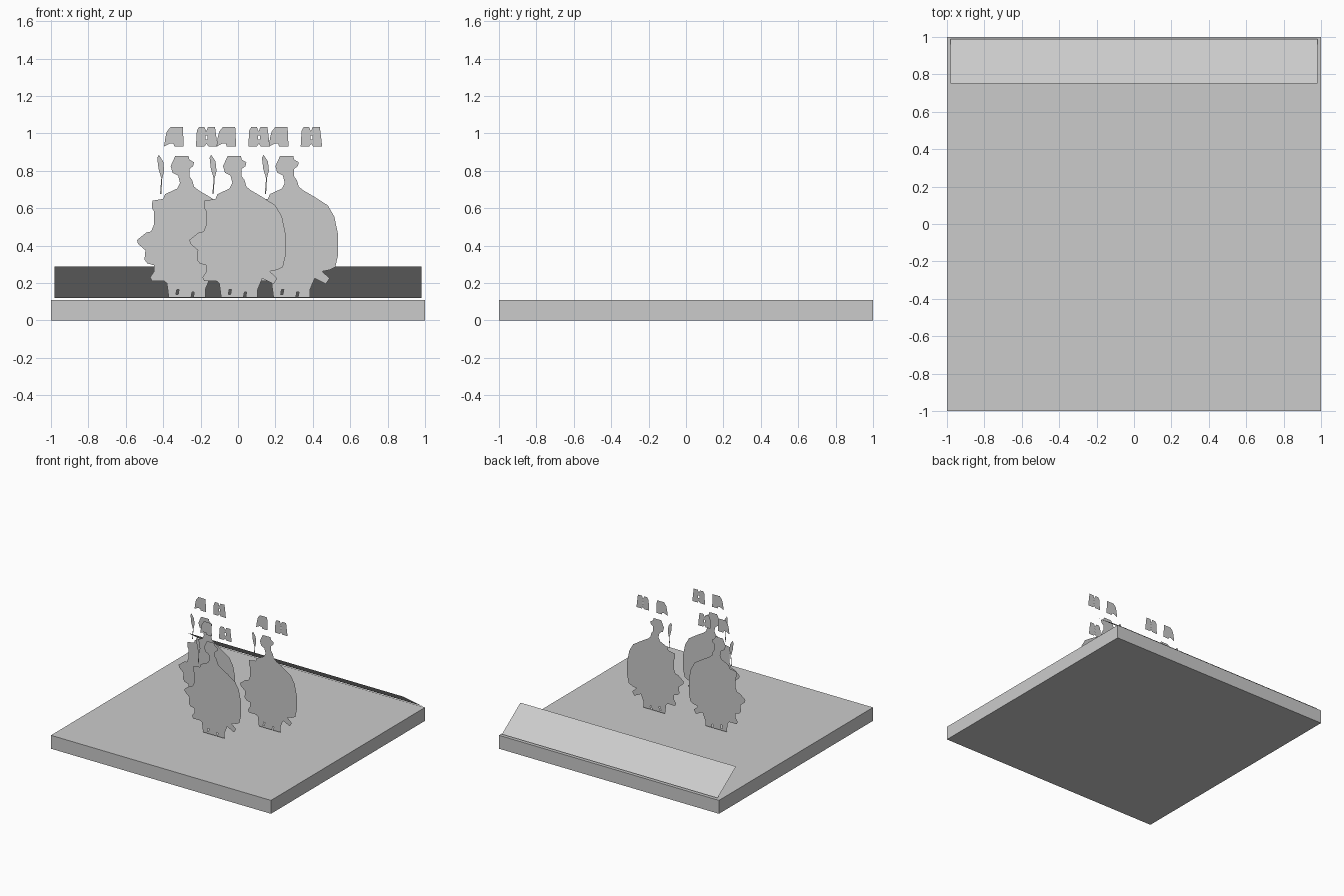
import bpy, bmesh
from mathutils import Vector

if "Cube" in bpy.data.objects:
    bpy.data.objects.remove(bpy.data.objects["Cube"])

grey = bpy.data.materials.new("light_grey")
grey.diffuse_color = (0.6, 0.6, 0.6, 1)
grey.use_nodes = True
grey.node_tree.nodes["Principled BSDF"].inputs["Base Color"].default_value = grey.diffuse_color


def finish(bm, name):
    me = bpy.data.meshes.new(name)
    bm.to_mesh(me)
    bm.free()
    me.materials.append(grey)
    ob = bpy.data.objects.new(name, me)
    bpy.context.collection.objects.link(ob)
    return ob


def cutout(name, loops, dx, y):
    """Flat upright card facing the front; inner loops become holes."""
    bm = bmesh.new()
    edges = []
    for loop in loops:
        vs = [bm.verts.new((x + dx, y, z)) for x, z in loop]
        edges += [bm.edges.new((vs[i - 1], vs[i])) for i in range(len(vs))]
    bmesh.ops.triangle_fill(bm, edges=edges, use_beauty=True, normal=Vector((0, -1, 0)))
    for f in bm.faces:
        f.normal_update()
        if f.normal.y > 0:
            f.normal_flip()
    return finish(bm, name)


def slot(x, z):
    """Small slanted opening between the feet."""
    return [(x - .009, z - .014), (x + .003, z - .014), (x + .008, z + .014), (x - .004, z + .014)]


# Base slab
bm = bmesh.new()
bmesh.ops.create_cube(bm, size=1)
for v in bm.verts:
    v.co = (v.co.x * 2, v.co.y * 2, (v.co.z + .5) * .11)
finish(bm, "base_slab")

# Sloping card along the back edge
bm = bmesh.new()
bm.faces.new([bm.verts.new(p) for p in
              ((.98, .99, .12), (.98, .75, .288), (-.98, .75, .288), (-.98, .99, .12))])
bm.normal_update()
for f in bm.faces:
    if f.normal.z < 0:
        f.normal_flip()
finish(bm, "back_sloping_card")

# Silhouette: left side up, over the head, round back down to the feet
body = [(-.09, .122), (-.10, .198), (-.115, .21), (-.18, .21), (-.19, .23), (-.17, .26),
        (-.17, .295), (-.205, .305), (-.22, .325), (-.215, .375), (-.255, .41), (-.26, .43),
        (-.21, .47), (-.185, .475), (-.17, .51), (-.17, .585), (-.18, .60), (-.178, .64),
        (-.12, .65), (-.11, .675), (-.045, .705), (-.03, .735), (-.04, .775), (-.07, .79),
        (-.08, .825), (-.055, .88), (.015, .88), (.02, .86), (.045, .845), (.04, .825),
        (.02, .81), (.02, .77), (.035, .75), (.045, .715), (.07, .695), (.13, .66),
        (.20, .615), (.235, .555), (.255, .46), (.255, .35), (.24, .285), (.21, .27),
        (.17, .262), (.21, .225), (.19, .195), (.15, .215), (.13, .225), (.105, .165),
        (.105, .122)]
feet_slots = [slot(-.043, .152), slot(.038, .137)]
spear = [(-.143, .885), (-.12, .85), (-.115, .80), (-.125, .76), (-.13, .675),
         (-.137, .675), (-.13, .76), (-.145, .81), (-.152, .87)]
left_badge = [(-.115, .93), (-.108, .98), (-.10, 1.01), (-.08, 1.035), (-.015, 1.035),
              (-.01, .93), (-.06, .93), (-.065, .945), (-.085, .945)]
right_badge = [(.055, .93), (.06, 1.015), (.072, 1.035), (.10, 1.035), (.11, 1.01), (.12, 1.035),
               (.157, 1.035), (.163, .99), (.17, .93), (.122, .93), (.112, .945), (.10, .93)]
badge_hole = [(.107, .968), (.117, .968), (.117, .99), (.107, .99)]

# Three standing cards, the middle one stepped forward
for side, dx, y in (("left", -.28, 0), ("middle", 0, -.325), ("right", .28, 0)):
    cutout(side + "_figure_body", [body] + feet_slots, dx, y)
    cutout(side + "_figure_spear", [spear], dx, y)
    cutout(side + "_figure_badge_a", [left_badge], dx, y)
    cutout(side + "_figure_badge_b", [right_badge, badge_hole], dx, y)
